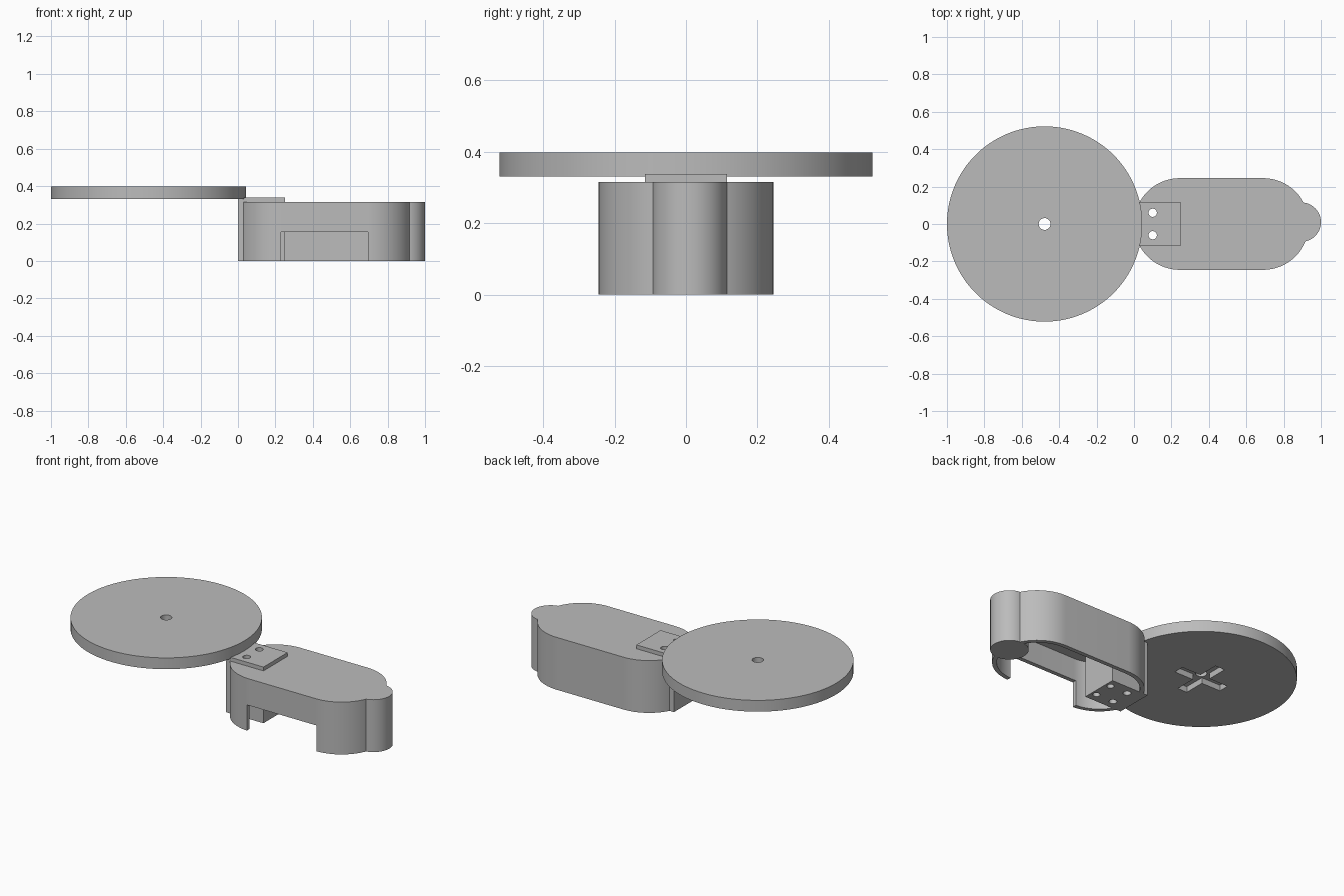
import bpy, bmesh, math

if "Cube" in bpy.data.objects:
    bpy.data.objects.remove(bpy.data.objects["Cube"])

grey = bpy.data.materials.new("plain grey")
grey.diffuse_color = (0.5, 0.5, 0.5, 1)
grey.use_nodes = True
grey.node_tree.nodes["Principled BSDF"].inputs["Base Color"].default_value = grey.diffuse_color


def prism(name, outline, z0, z1):
    """Extrude a counter-clockwise outline from z0 to z1."""
    bm = bmesh.new()
    face = bm.faces.new([bm.verts.new((x, y, z0)) for x, y in outline])
    top = bmesh.ops.extrude_face_region(bm, geom=[face])["geom"]
    bmesh.ops.translate(bm, vec=(0, 0, z1 - z0),
                        verts=[v for v in top if isinstance(v, bmesh.types.BMVert)])
    bmesh.ops.recalc_face_normals(bm, faces=bm.faces)
    mesh = bpy.data.meshes.new(name)
    bm.to_mesh(mesh)
    bm.free()
    mesh.materials.append(grey)
    ob = bpy.data.objects.new(name, mesh)
    bpy.context.collection.objects.link(ob)
    return ob


def arc(cx, cy, r, a0, a1, n):
    return [(cx + r * math.cos(math.radians(a0 + (a1 - a0) * i / n)),
             cy + r * math.sin(math.radians(a0 + (a1 - a0) * i / n))) for i in range(n + 1)]


def circle(cx, cy, r, n=64):
    return arc(cx, cy, r, 0, 360, n)[:-1]


def box(x0, x1, y0, y1):
    return [(x0, y0), (x1, y0), (x1, y1), (x0, y1)]


def stadium(r):
    return arc(0.69, 0, r, -90, 90, 48) + arc(0.245, 0, r, 90, 270, 48)


def combine(ob, tool, operation):
    """Apply a boolean and discard the tool object."""
    tool.hide_render = True
    mod = ob.modifiers.new("bool", "BOOLEAN")
    mod.operation, mod.object, mod.solver = operation, tool, "EXACT"
    bpy.context.view_layer.objects.active = ob
    bpy.ops.object.modifier_apply(modifier=mod.name)
    bpy.data.objects.remove(tool)


def smooth(ob):
    bpy.ops.object.select_all(action="DESELECT")
    ob.select_set(True)
    bpy.context.view_layer.objects.active = ob
    bpy.ops.object.shade_smooth_by_angle(angle=math.radians(30))


# Hollow rounded housing, open underneath
housing = prism("housing", stadium(0.245), 0, 0.315)
combine(housing, prism("cavity", stadium(0.22), -0.1, 0.29), "DIFFERENCE")
# Window in the front wall
combine(housing, prism("window", box(0.23, 0.695, -0.3, -0.18), -0.1, 0.155), "DIFFERENCE")
# Solid round nose and mounting block
combine(housing, prism("nose", circle(0.895, 0.01, 0.105), 0, 0.315), "UNION")
combine(housing, prism("mounting_block", box(0, 0.25, -0.115, 0.115), 0, 0.338), "UNION")
# Screw holes: one pair right through, one blind pair from below
for y in (-0.06, 0.06):
    combine(housing, prism("through_hole", circle(0.1, y, 0.022, 32), -0.1, 0.5), "DIFFERENCE")
    combine(housing, prism("blind_hole", circle(0.218, y, 0.02, 32), -0.1, 0.2), "DIFFERENCE")
smooth(housing)

# Disc with centre hole and cross-shaped recess underneath
disc = prism("disc", circle(-0.478, 0, 0.522, 128), 0.33, 0.398)
a, w, c = 0.16, 0.032, -0.478
cross = [(a, -w), (a, w), (w, w), (w, a), (-w, a), (-w, w),
         (-a, w), (-a, -w), (-w, -w), (-w, -a), (w, -a), (w, -w)]
combine(disc, prism("cross_recess", [(c + x, y) for x, y in cross], 0.2, 0.365), "DIFFERENCE")
combine(disc, prism("centre_hole", circle(c, 0, 0.0315, 48), 0.2, 0.5), "DIFFERENCE")
smooth(disc)
